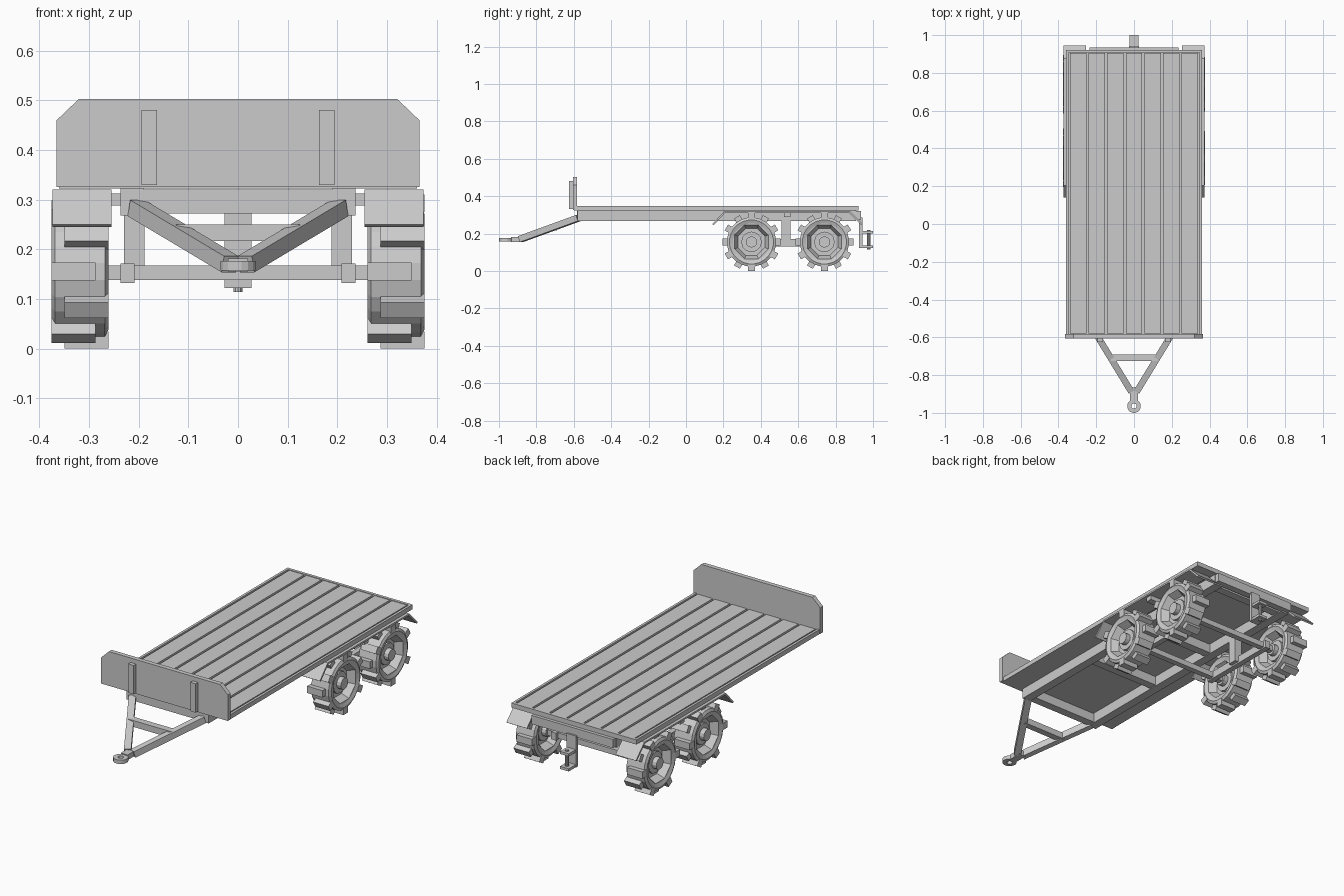
import bpy, bmesh, math
from mathutils import Vector, Matrix

cube = bpy.data.objects.get("Cube")
if cube:
    bpy.data.objects.remove(cube, do_unlink=True)

GREY = (0.6, 0.6, 0.6, 1)
mat = bpy.data.materials.new("plain grey")
mat.use_nodes = True
mat.diffuse_color = GREY
mat.node_tree.nodes["Principled BSDF"].inputs["Base Color"].default_value = GREY


def finish(name, bm):
    bmesh.ops.recalc_face_normals(bm, faces=bm.faces)
    mesh = bpy.data.meshes.new(name)
    bm.to_mesh(mesh)
    bm.free()
    mesh.materials.append(mat)
    ob = bpy.data.objects.new(name, mesh)
    bpy.context.collection.objects.link(ob)
    return ob


def add_box(bm, x, y, z, matrix=Matrix()):
    size = Matrix.Diagonal((x[1] - x[0], y[1] - y[0], z[1] - z[0], 1))
    mid = Matrix.Translation((sum(x) / 2, sum(y) / 2, sum(z) / 2))
    bmesh.ops.create_cube(bm, size=1, matrix=matrix @ mid @ size)


def box(name, x, y, z):
    bm = bmesh.new()
    add_box(bm, x, y, z)
    return finish(name, bm)


def beam(name, a, b, w, h):
    # square bar running between two points, kept upright
    a, b = Vector(a), Vector(b)
    d = (b - a).normalized()
    side = d.cross(Vector((0, 0, 1))).normalized()
    m = Matrix((side, d, side.cross(d))).transposed().to_4x4()
    bm = bmesh.new()
    add_box(bm, (-w / 2, w / 2), (0, (b - a).length), (-h / 2, h / 2), Matrix.Translation(a) @ m)
    return finish(name, bm)


def prism(name, pts, axis, lo, hi):
    # outline extruded along x (points are y, z) or along y (points are x, z)
    bm = bmesh.new()
    place = (lambda p, t: (t, p[0], p[1])) if axis == "x" else (lambda p, t: (p[0], t, p[1]))
    rings = [[bm.verts.new(place(p, t)) for p in pts] for t in (lo, hi)]
    for r in rings:
        bm.faces.new(r)
    for i in range(len(pts)):
        j = (i + 1) % len(pts)
        bm.faces.new((rings[0][i], rings[0][j], rings[1][j], rings[1][i]))
    return finish(name, bm)


def lathe(bm, profile, n):
    # closed profile of (x, radius) spun about the x axis
    rings = []
    for k in range(n):
        a = math.tau * (k + 0.5) / n
        rings.append([bm.verts.new((x, r * math.cos(a), r * math.sin(a))) for x, r in profile])
    m = len(profile)
    for k in range(n):
        p, q = rings[k], rings[(k + 1) % n]
        for i in range(m):
            bm.faces.new((p[i], p[(i + 1) % m], q[(i + 1) % m], q[i]))


def cylinder(bm, r, depth, n, matrix):
    bmesh.ops.create_cone(bm, cap_ends=True, segments=n, radius1=r, radius2=r, depth=depth, matrix=matrix)


# deck: base, planks and rim
box("deck_base", (-0.36, 0.36), (-0.6, 0.915), (0.322, 0.334))
bm = bmesh.new()
pitch = 0.69 / 7
for i in range(7):
    x = -0.345 + i * pitch
    add_box(bm, (x + 0.006, x + pitch - 0.006), (-0.58, 0.905), (0.33, 0.344))
finish("deck_planks", bm)
box("rear_rim", (-0.36, 0.36), (0.907, 0.922), (0.322, 0.346))
for s, side in ((1, "left"), (-1, "right")):
    box(side + "_rim", sorted((s * 0.347, s * 0.36)), (-0.59, 0.915), (0.322, 0.346))

# headboard with clipped corners and two straps
prism("headboard", [(-0.365, 0.325), (0.365, 0.325), (0.365, 0.46), (0.32, 0.503),
                    (-0.32, 0.503), (-0.365, 0.46)], "y", -0.605, -0.582)

# chassis cross members
for i, y in enumerate((-0.56, -0.08, 0.34, 0.87)):
    box("cross_member_%d" % (i + 1), (-0.2, 0.2), (y - 0.022, y + 0.022), (0.272, 0.32))
box("rear_bumper", (-0.235, 0.235), (0.9, 0.935), (0.275, 0.32))

# parts repeated on both sides
for s, side in ((1, "left"), (-1, "right")):
    span = lambda a, b: sorted((s * a, s * b))
    box(side + "_strap", span(0.163, 0.194), (-0.625, -0.604), (0.33, 0.48))
    box(side + "_chassis_rail", span(0.19, 0.237), (-0.58, 0.91), (0.268, 0.324))
    box(side + "_hanger", span(0.188, 0.229), (0.51, 0.56), (0.14, 0.28))
    box(side + "_walking_beam", span(0.208, 0.237), (0.32, 0.77), (0.132, 0.171))
    box(side + "_guard_bracket", span(0.23, 0.36), (0.525, 0.56), (0.288, 0.312))
    prism(side + "_mudguard", [(0.14, 0.25), (0.205, 0.32), (0.875, 0.32), (0.945, 0.25),
                               (0.937, 0.245), (0.871, 0.311), (0.209, 0.311), (0.148, 0.245)],
          "x", s * 0.255, s * 0.373)
    beam(side + "_drawbar", (s * 0.205, -0.575, 0.283), (s * 0.016, -0.885, 0.17), 0.034, 0.034)
box("drawbar_brace", (-0.125, 0.125), (-0.725, -0.69), (0.217, 0.25))

# front towing eye
box("drawbar_tongue", (-0.02, 0.02), (-0.935, -0.865), (0.155, 0.182))
bm = bmesh.new()
lathe(bm, [(-0.01, 0.014), (0.01, 0.014), (0.01, 0.036), (-0.01, 0.036)], 16)
bm.transform(Matrix.Translation((0, -0.964, 0.167)) @ Matrix.Rotation(math.pi / 2, 4, "Y"))
finish("towing_eye", bm)

# rear hitch
bm = bmesh.new()
add_box(bm, (-0.027, 0.027), (0.925, 0.943), (0.122, 0.285))
for z in (0.122, 0.2):
    add_box(bm, (-0.025, 0.025), (0.93, 1.0), (z, z + 0.014))
cylinder(bm, 0.009, 0.106, 10, Matrix.Translation((0, 0.978, 0.167)))
finish("rear_hitch", bm)

# axles and wheels
AXLE_Z = 0.155
for row, y in (("front", 0.35), ("rear", 0.74)):
    box(row + "_axle", (-0.3, 0.3), (y - 0.015, y + 0.015), (0.138, 0.167))
    for s, side in ((1, "left"), (-1, "right")):
        at = Matrix.Translation((s * 0.318, y, AXLE_Z))
        bm = bmesh.new()
        lathe(bm, [(-0.05, 0.1), (-0.057, 0.118), (-0.05, 0.132), (0.05, 0.132),
                   (0.057, 0.118), (0.05, 0.1)], 24)
        # staggered tread lugs
        for k in range(12):
            shift = 0.013 if k % 2 == 0 else -0.013
            add_box(bm, (shift - 0.044, shift + 0.044), (-0.018, 0.018), (-0.155, -0.12),
                    Matrix.Rotation(math.tau * k / 12, 4, "X"))
        bm.transform(at)
        finish("%s_%s_tyre" % (row, side), bm)
        # dished rim and hub
        bm = bmesh.new()
        lathe(bm, [(-0.05, 0.11), (-0.05, 0.098), (-0.012, 0.078), (-0.012, 0.02),
                   (0.012, 0.02), (0.012, 0.078), (0.05, 0.098), (0.05, 0.11)], 8)
        turn = Matrix.Rotation(math.pi / 2, 4, "Y")
        cylinder(bm, 0.055, 0.05, 12, turn)
        cylinder(bm, 0.03, 0.1, 12, turn)
        bm.transform(at)
        finish("%s_%s_rim" % (row, side), bm)
